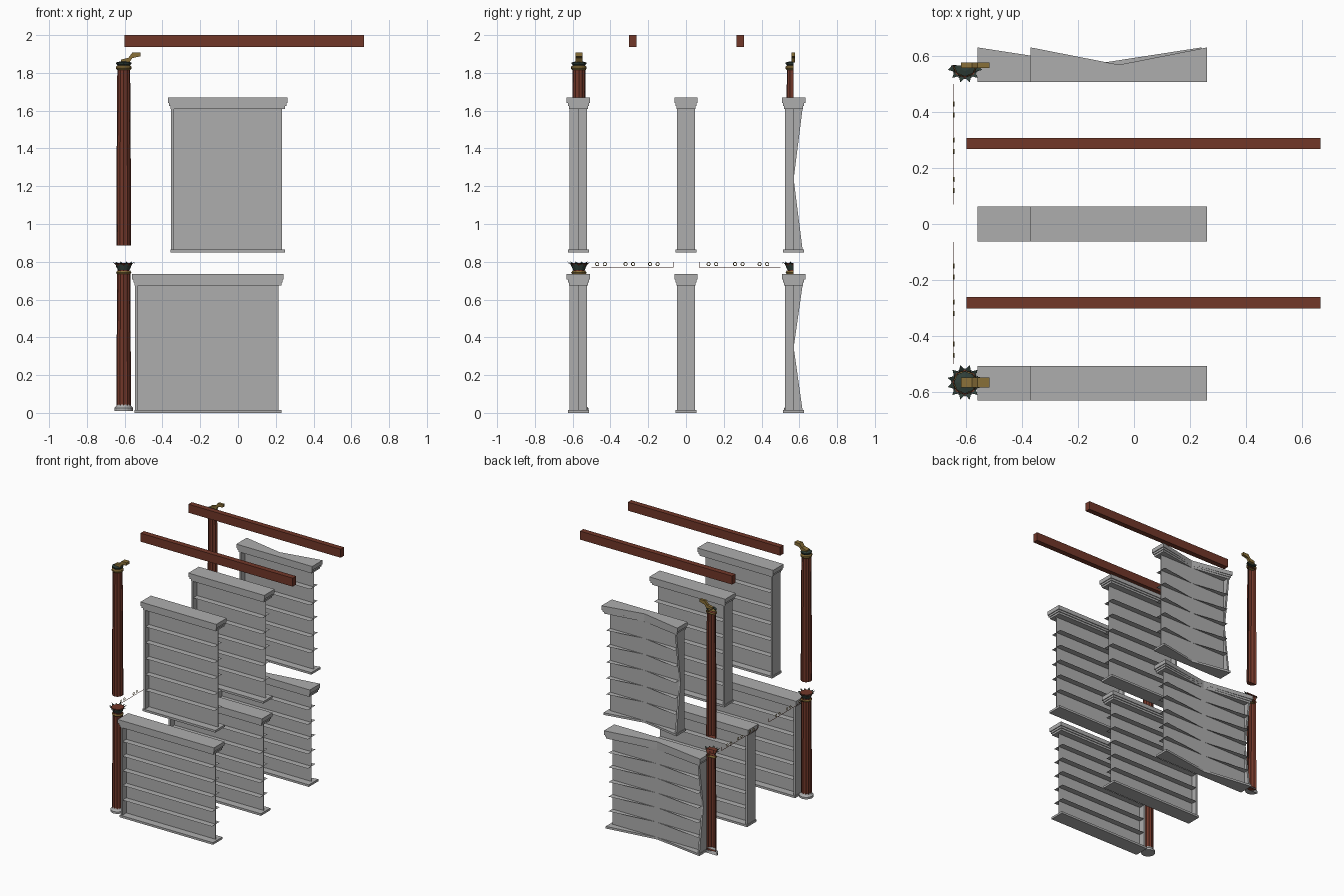
import bpy, bmesh, math
from mathutils import Vector

if "Cube" in bpy.data.objects:
    bpy.data.objects.remove(bpy.data.objects["Cube"])


def material(name, rgb):
    m = bpy.data.materials.new(name)
    m.diffuse_color = (*rgb, 1)
    m.use_nodes = True
    m.node_tree.nodes["Principled BSDF"].inputs["Base Color"].default_value = m.diffuse_color
    return m


GREY = material("grey", (0.42, 0.42, 0.42))
RED = material("red_brown", (0.165, 0.038, 0.022))
GOLD = material("dark_gold", (0.25, 0.16, 0.04))
GREEN = material("dark_green", (0.03, 0.05, 0.04))


def make(name, bm, mat):
    bmesh.ops.recalc_face_normals(bm, faces=bm.faces[:])
    me = bpy.data.meshes.new(name)
    bm.to_mesh(me)
    bm.free()
    me.materials.append(mat)
    ob = bpy.data.objects.new(name, me)
    bpy.context.collection.objects.link(ob)
    return ob


def prism(name, pts, axis, a, b, mat):
    """Outline pts extruded from a to b along axis; a == b gives a flat sheet."""
    place = {"x": lambda p, t: (t, p[0], p[1]), "y": lambda p, t: (p[0], t, p[1]),
             "z": lambda p, t: (p[0], p[1], t)}[axis]
    bm = bmesh.new()
    low = [bm.verts.new(place(p, a)) for p in pts]
    bm.faces.new(low)
    if a != b:
        top = [bm.verts.new(place(p, b)) for p in pts]
        bm.faces.new(top)
        n = len(pts)
        for i in range(n):
            bm.faces.new((low[i], low[(i + 1) % n], top[(i + 1) % n], top[i]))
    return make(name, bm, mat)


def box(name, x, y, z, mat):
    return prism(name, [(x[0], y[0]), (x[1], y[0]), (x[1], y[1]), (x[0], y[1])], "z", *z, mat)


def slab(name, x, y, z, notched):
    """Horizontal board, its rear edge notched to mid depth if asked."""
    pts = [(x[0], y[0]), (x[1], y[0]), (x[1], y[1])]
    if notched:
        pts.append(((x[0] + x[1]) / 2, (y[0] + y[1]) / 2))
    prism(name, pts + [(x[0], y[1])], "z", *z, GREY)


def shelf_unit(tag, x0, x1, yc, z0, z1, shelves, notched):
    # stepped cornice
    for i, (inset, h0, h1) in enumerate([(0, .03, 0), (.006, .045, .03), (.012, .06, .045)]):
        slab(f"{tag}_cornice_{i}", (x0 + inset, x1 - inset),
             (yc - .062 + inset, yc + .062 - inset), (z1 - h0, z1 - h1), notched)
    # base board
    slab(f"{tag}_base", (x0 + .012, x1 - .012), (yc - .056, yc + .056), (z0, z0 + .016), notched)
    lo, hi = z0 + .016, z1 - .06
    # closed left end, open right end
    side = [(yc - .047, lo), (yc + .047, lo)]
    if notched:
        side.append((yc, (lo + hi) / 2))
    prism(f"{tag}_side", side + [(yc + .047, hi), (yc - .047, hi)], "x", x0 + .016, x0 + .03, GREY)
    # central panel with shelves on both faces
    box(f"{tag}_panel", (x0 + .03, x1 - .028), (yc - .001, yc + .001), (lo, hi), GREY)
    for i, z in enumerate(shelves):
        slab(f"{tag}_shelf_{i}", (x0 + .03, x1 - .028), (yc - .047, yc + .047), (z, z), notched)


for row, yc in (("front", -.57), ("middle", 0), ("back", .57)):
    shelf_unit(f"{row}_lower", -.56, .242, yc, 0, .735,
               [.13 + .11 * i for i in range(5)], row == "back")
    shelf_unit(f"{row}_upper", -.37, .262, yc, .85, 1.67,
               [1.005 + .12 * i for i in range(5)], row == "back")

# roof beams
for name, y in (("front_beam", -.282), ("back_beam", .288)):
    box(name, (-.6, .667), (y - .02, y + .02), (1.936, 2), RED)

PX = -.605


def turned(name, profile, py, half, mat, sides=16, flute=0.0):
    """Stacked rings (radius, z); half keeps only the forward half."""
    a0, span = (math.pi, math.pi) if half else (0, 2 * math.pi)
    n = sides // 2 + 1 if half else sides
    bm = bmesh.new()
    rings = []
    for r, z in profile:
        ring = []
        for i in range(n):
            a = a0 + span * i / (n - 1 if half else n)
            q = r * (1 - flute * (i % 2))
            ring.append(bm.verts.new((PX + q * math.cos(a), py + q * math.sin(a), z)))
        rings.append(ring)
    for low, top in zip(rings, rings[1:]):
        for i in range(n - 1 if half else n):
            j = (i + 1) % n
            bm.faces.new((low[i], low[j], top[j], top[i]))
    bm.faces.new(rings[0])
    bm.faces.new(rings[-1])
    return make(name, bm, mat)


def leaves(name, py, half, z, reach):
    """Ring of pointed leaves curling outwards."""
    bm = bmesh.new()
    for i in range(12):
        a = 2 * math.pi * (i + .5) / 12
        if half and math.sin(a) > 0:
            continue
        out, side = Vector((math.cos(a), math.sin(a), 0)), Vector((-math.sin(a), math.cos(a), 0))
        c = Vector((PX, py, z))
        p = [c + out * .03 + side * s * .01 for s in (-1, 1)]
        p += [c + out * (.032 + reach * .3) + side * s * .012 + Vector((0, 0, .03)) for s in (1, -1)]
        v = [bm.verts.new(q) for q in p]
        tip = bm.verts.new(c + out * (.03 + reach) + Vector((0, 0, .037 + .008 * (i % 2))))
        bm.faces.new(v)
        bm.faces.new((v[3], v[2], tip))
    make(name, bm, GREEN)


for tag, py, half in (("front", -.567, False), ("back", .568, True)):
    # stone foot and lower shaft
    turned(f"{tag}_foot", [(.05, .01), (.05, .025), (.04, .035), (.036, .045)], py, half, GREY)
    turned(f"{tag}_lower_shaft", [(.038, .035), (.037, .4), (.035, .755)], py, half, RED, 24, .08)
    # leafy capital
    turned(f"{tag}_capital_ring", [(.036, .735), (.041, .742), (.036, .75)], py, half, GOLD)
    turned(f"{tag}_capital_bell", [(.028, .75), (.032, .77), (.045, .785), (.045, .793)], py, half, RED, 8)
    leaves(f"{tag}_capital_leaves", py, half, .757, .034)
    # upper shaft and its capital
    turned(f"{tag}_upper_shaft", [(.039, .885), (.037, 1.4), (.034, 1.825)], py, half, RED, 24, .08)
    turned(f"{tag}_upper_ring", [(.035, 1.815), (.041, 1.822), (.041, 1.832), (.034, 1.84)], py, half, GOLD)
    turned(f"{tag}_upper_cap", [(.03, 1.838), (.04, 1.848), (.04, 1.855), (.02, 1.86)], py, half, GREEN, 8)
    # stepped gold bracket reaching right
    w = .01 if half else .018
    arm = [(-.62, 1.855), (-.575, 1.855), (-.56, 1.878), (-.517, 1.888), (-.517, 1.907),
           (-.56, 1.907), (-.58, 1.88), (-.62, 1.87)]
    prism(f"{tag}_bracket", arm, "y", py - w, py + w, GOLD)

# thin frieze rails with small scroll ornaments
for tag, y0, y1, scrolls in (("front", -.5, -.065, (-.45, -.3, -.17)),
                             ("back", .07, .5, (.14, .28, .41))):
    box(f"{tag}_rail", (-.646, -.644), (y0, y1), (.7705, .7725), RED)
    for y in (y0, y1):
        box(f"{tag}_rail_end", (-.646, -.644), (y - .001, y + .001), (.772, .798), RED)
    for s in scrolls:
        for k in (-1, 1):
            bpy.ops.mesh.primitive_torus_add(
                major_segments=10, minor_segments=4, major_radius=.009, minor_radius=.002,
                location=(-.645, s + k * .02, .788), rotation=(0, math.pi / 2, 0))
            ob = bpy.context.object
            ob.name = f"{tag}_scroll"
            ob.data.materials.append(GOLD)
